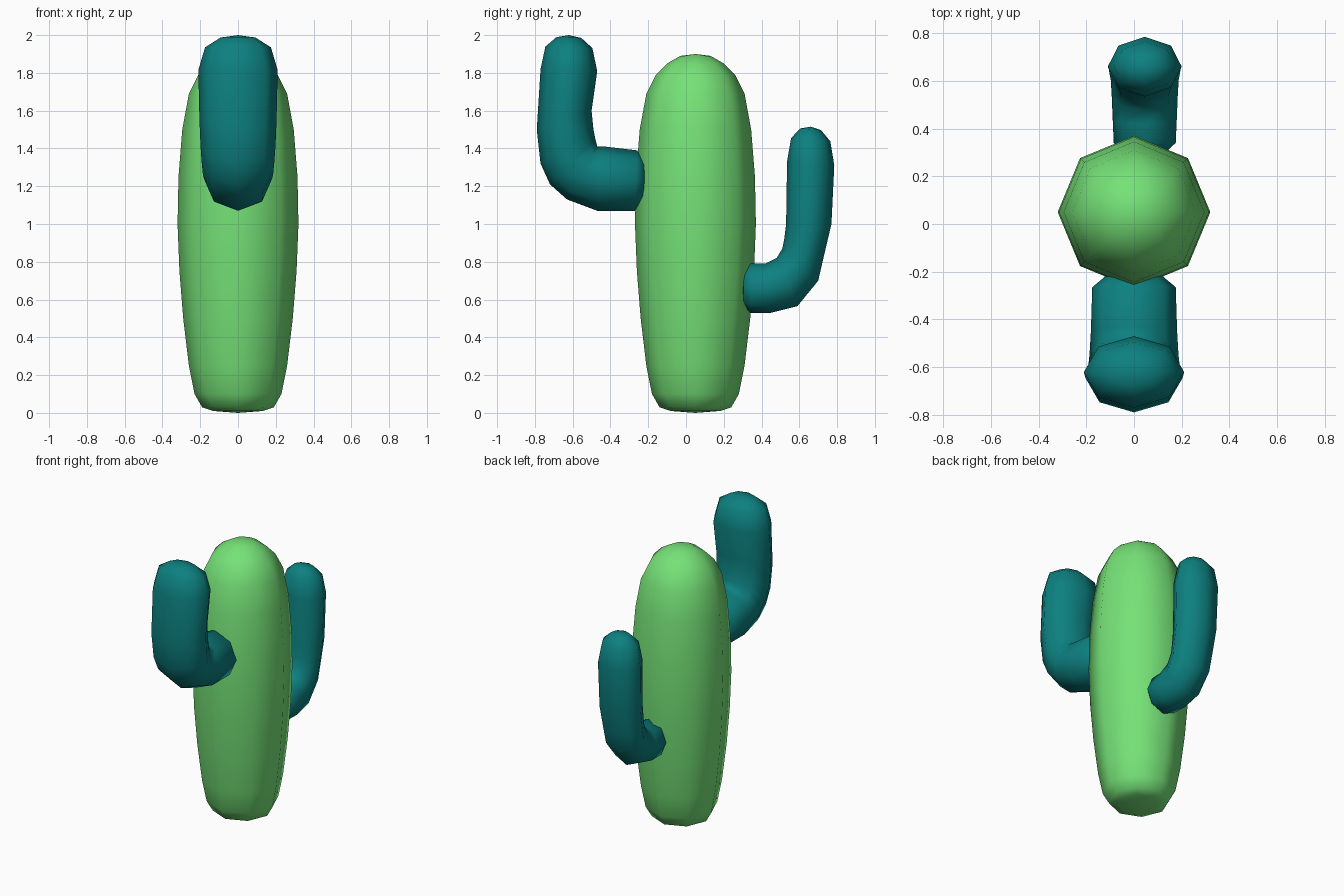
import bpy, bmesh, math
from mathutils import Vector

SIDES = 8

cube = bpy.data.objects.get("Cube")
if cube:
    bpy.data.objects.remove(cube, do_unlink=True)


def material(name, color):
    mat = bpy.data.materials.new(name)
    mat.use_nodes = True
    mat.diffuse_color = color
    shader = mat.node_tree.nodes["Principled BSDF"]
    shader.inputs["Base Color"].default_value = color
    shader.inputs["Roughness"].default_value = 0.8
    return mat


def loft(name, rings, tips, mat):
    """Skin rings given as (centre, half width, in-plane radius vector), closing both ends on a tip."""
    bm = bmesh.new()
    loops = []
    for centre, half_width, radius in rings:
        loop = []
        for i in range(SIDES):
            angle = math.tau * i / SIDES
            across = Vector((half_width * math.sin(angle), 0, 0))
            loop.append(bm.verts.new(centre + across + radius * math.cos(angle)))
        loops.append(loop)
    for lower, upper in zip(loops, loops[1:]):
        for i in range(SIDES):
            j = (i + 1) % SIDES
            bm.faces.new((lower[i], lower[j], upper[j], upper[i]))
    for loop, tip in ((loops[0], tips[0]), (loops[-1], tips[1])):
        pole = bm.verts.new(tip)
        for i in range(SIDES):
            bm.faces.new((loop[i], loop[(i + 1) % SIDES], pole))
    bmesh.ops.recalc_face_normals(bm, faces=bm.faces)
    mesh = bpy.data.meshes.new(name)
    bm.to_mesh(mesh)
    bm.free()
    mesh.materials.append(mat)
    mesh.shade_smooth()
    obj = bpy.data.objects.new(name, mesh)
    bpy.context.collection.objects.link(obj)
    return obj


def trunk(name, profile, y, bottom, top, mat):
    rings = [(Vector((0, y, z)), r, Vector((0, r, 0))) for r, z in profile]
    return loft(name, rings, (Vector((0, y, bottom)), Vector((0, y, top))), mat)


def arm(name, sections, x, widths, root_depth, tip_height, mat):
    """Bent tube from (inner y, z, outer y, z) sections, with a blunt root and a domed tip."""
    rings = []
    for k, (iy, iz, oy, oz) in enumerate(sections):
        inner, outer = Vector((x, iy, iz)), Vector((x, oy, oz))
        t = k / (len(sections) - 1)
        half_width = widths[0] + (widths[1] - widths[0]) * t
        rings.append(((inner + outer) / 2, half_width, (inner - outer) / 2))

    # Blunt root sunk into the trunk
    root, width, radius = rings[0]
    into_trunk = Vector((0, -math.copysign(root_depth, root.y), 0))
    rings.insert(0, (root + into_trunk * 0.8, width * 0.7, radius * 0.7))

    # Rounded tip
    end, width, radius = rings[-1]
    up = Vector((0, 0, tip_height))
    for scale, rise in ((0.83, 0.65), (0.44, 0.93)):
        rings.append((end + up * rise, width * scale, radius * scale))
    return loft(name, rings, (root + into_trunk, end + up), mat)


green = material("light green", (0.18, 0.76, 0.185, 1))
teal = material("dark teal", (0.004, 0.215, 0.215, 1))

trunk("trunk",
      [(.13, .01), (.19, .03), (.23, .1), (.26, .25), (.29, .5), (.31, .75), (.32, 1), (.315, 1.25),
       (.295, 1.5), (.26, 1.69), (.21, 1.79), (.15, 1.85), (.08, 1.89)],
      0.05, 0, 1.9, green)

arm("front_arm",
    [(-.26, 1.39, -.27, 1.07), (-.43, 1.41, -.47, 1.07), (-.47, 1.41, -.63, 1.13),
     (-.48, 1.45, -.72, 1.21), (-.49, 1.5, -.77, 1.32), (-.5, 1.6, -.79, 1.5),
     (-.47, 1.81, -.77, 1.82)],
    0, (.175, .21), .055, .185, teal)

arm("back_arm",
    [(.34, .79, .34, .53), (.42, .79, .45, .53), (.48, .82, .59, .565),
     (.51, .87, .7, .7), (.52, .92, .73, .83), (.53, 1, .77, 1),
     (.535, 1.33, .785, 1.31)],
    .045, (.13, .155), .045, .195, teal)
